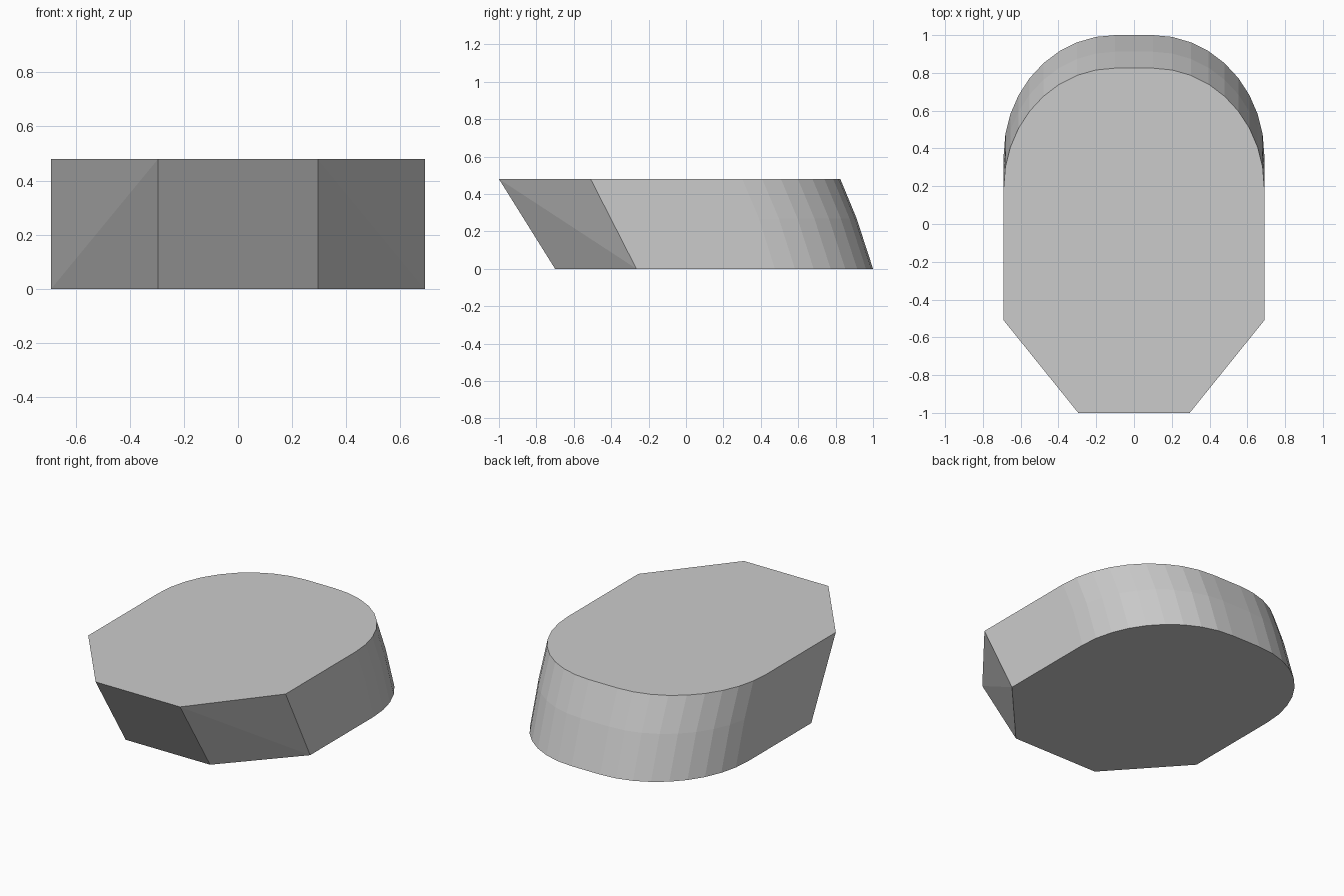
import bpy, bmesh
from math import sin, cos, radians

if "Cube" in bpy.data.objects:
    bpy.data.objects.remove(bpy.data.objects["Cube"])

SEGMENTS = 9   # facets per rounded back corner


def arc(base, height, z):
    """Rounded back edge, from the right side round to the left."""
    right = [(0.1 + 0.59 * cos(radians(90 * i / SEGMENTS)),
              base + height * sin(radians(90 * i / SEGMENTS)), z)
             for i in range(SEGMENTS + 1)]
    return right + [(-x, y, z) for x, y, z in reversed(right)]


def nose(tip, shoulder, z):
    """Chamfered front edge, from the left side to the right."""
    return [(-0.69, shoulder, z), (-0.295, tip, z),
            (0.295, tip, z), (0.69, shoulder, z)]


bm = bmesh.new()
make = lambda pts: [bm.verts.new(p) for p in pts]

# Back wall bows slightly outward through a middle ring
arcs = [make(arc(0.365, 0.635, 0)), make(arc(0.28, 0.632, 0.27)),
        make(arc(0.19, 0.635, 0.48))]
low, high = make(nose(-0.7, -0.265, 0)), make(nose(-1.0, -0.51, 0.48))

for a, b in zip(arcs, arcs[1:]):
    for i in range(len(a) - 1):
        bm.faces.new((a[i], a[i + 1], b[i + 1], b[i]))

# Front panel and folded corner panels
bm.faces.new((low[1], low[2], high[2], high[1]))
for shoulder, tip in ((0, 1), (3, 2)):
    bm.faces.new((low[shoulder], low[tip], high[tip]))
    bm.faces.new((low[shoulder], high[tip], high[shoulder]))

# Flat sides
for end, shoulder in ((0, 3), (-1, 0)):
    bm.faces.new([low[shoulder]] + [a[end] for a in arcs] + [high[shoulder]])

# Bottom and top
bm.faces.new(arcs[0] + low)
bm.faces.new(arcs[2] + high)
bmesh.ops.recalc_face_normals(bm, faces=bm.faces)

mesh = bpy.data.meshes.new("slanted_block")
bm.to_mesh(mesh)
bm.free()
block = bpy.data.objects.new("slanted_block", mesh)
bpy.context.collection.objects.link(block)
